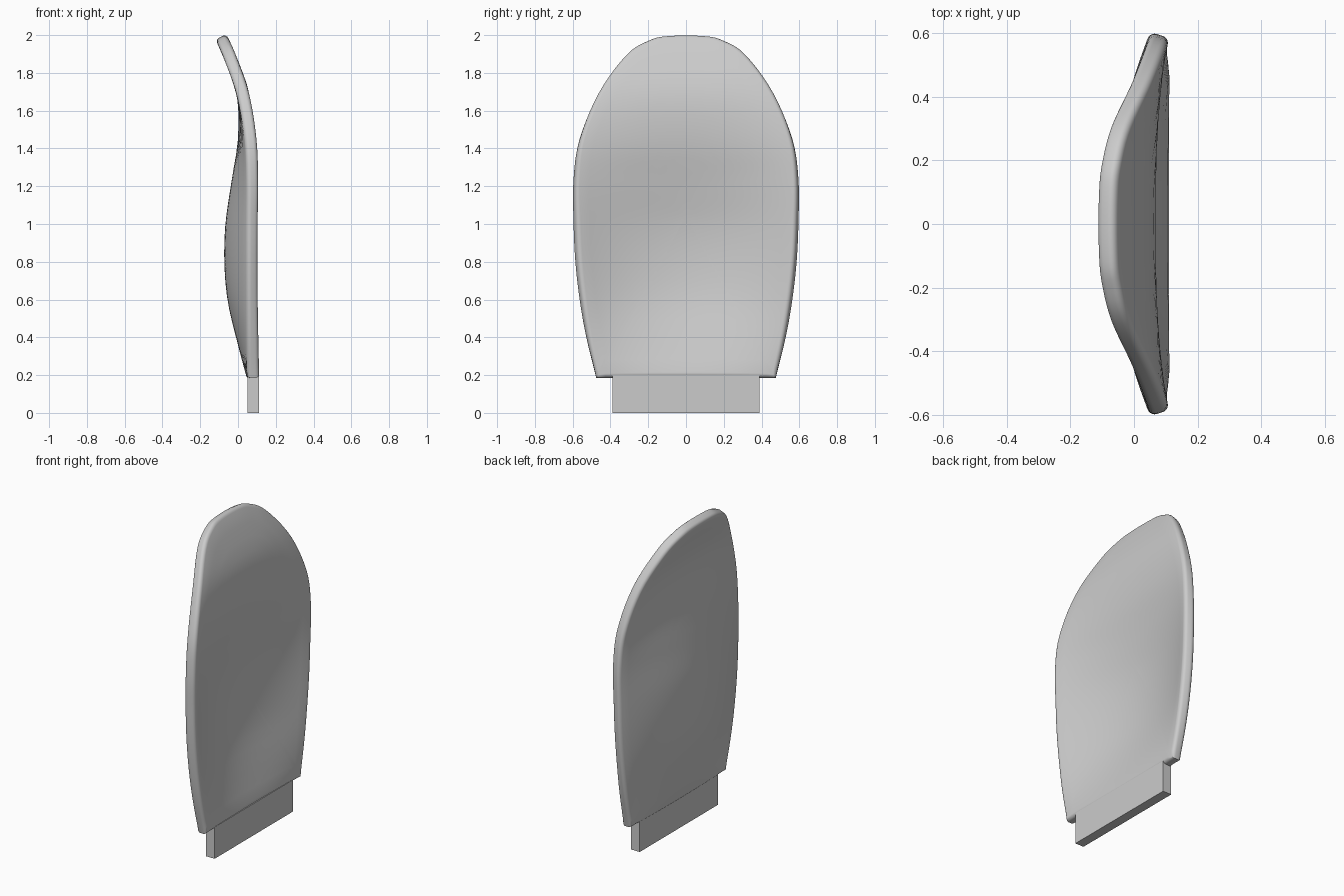
import bpy, bmesh, math
from mathutils import Vector

cube = bpy.data.objects.get("Cube")
if cube:
    bpy.data.objects.remove(cube, do_unlink=True)

grey = bpy.data.materials.new("plain_grey")
grey.use_nodes = True
colour = (0.6, 0.6, 0.6, 1)
grey.diffuse_color = colour
grey.node_tree.nodes["Principled BSDF"].inputs["Base Color"].default_value = colour

# Panel stations: height, half width, x of the rim, depth of the hollow
STATIONS = [
    (.185, .475, .08, 0), (.4, .525, .08, .057), (.6, .558, .08, .103),
    (.8, .58, .08, .12), (1, .59, .08, .114), (1.235, .592, .08, .08),
    (1.45, .562, .068, .036), (1.69, .462, .025, 0), (1.89, .315, -.045, 0),
    (1.965, .195, -.078, 0), (1.988, .09, -.09, 0),
]
HALF_THICK = .0325
ROUND = .022
CENTRE = Vector((0, 1.05))


def station_value(z, column):
    """Smooth value of a station column at height z."""
    rows = STATIONS
    last = len(rows) - 1

    def slope(i):
        a, b = rows[max(i - 1, 0)], rows[min(i + 1, last)]
        return (b[column] - a[column]) / (b[0] - a[0])

    if z <= rows[0][0]:
        return rows[0][column] + slope(0) * (z - rows[0][0])
    if z >= rows[last][0]:
        return rows[last][column] + slope(last) * (z - rows[last][0])
    i = max(k for k in range(last) if rows[k][0] <= z)
    step = rows[i + 1][0] - rows[i][0]
    t = (z - rows[i][0]) / step
    p, q = rows[i][column], rows[i + 1][column]
    ease = t * t * (3 - 2 * t)
    return (p + (q - p) * ease
            + step * slope(i) * t * (1 - t) ** 2
            - step * slope(i + 1) * t * t * (1 - t))


def mid_x(y, z):
    t = y / max(station_value(z, 1), .05)
    return station_value(z, 2) - station_value(z, 3) * (1 - t * t)


def shell_point(p, offset):
    """Point on the curved sheet, pushed out along its normal."""
    y, z = p
    e = .004
    dy = (mid_x(y + e, z) - mid_x(y - e, z)) / (2 * e)
    dz = (mid_x(y, z + e) - mid_x(y, z - e)) / (2 * e)
    return Vector((mid_x(y, z), y, z)) + Vector((1, -dy, -dz)).normalized() * offset


def panel_outline():
    """Closed loop in y and z: up one side, over the top, down, along the bottom."""
    side = [Vector((w, z)) for z, w, _, _ in STATIONS]
    pts = side + [Vector((-p.x, p.y)) for p in reversed(side)]
    pts = [2 * pts[0] - pts[1]] + pts + [2 * pts[-1] - pts[-2]]
    loop = []
    for a, b, c, d in zip(pts, pts[1:], pts[2:], pts[3:]):
        for k in range(5):
            t = k / 5
            loop.append((2 * b + (c - a) * t + (2 * a - 5 * b + 4 * c - d) * t ** 2
                         + (3 * b - a - 3 * c + d) * t ** 3) / 2)
    left, right = pts[-2], pts[1]
    loop += [left.lerp(right, k / 20) for k in range(20)]
    return loop


def finish(name, bm):
    bmesh.ops.recalc_face_normals(bm, faces=bm.faces)
    mesh = bpy.data.meshes.new(name)
    bm.to_mesh(mesh)
    bm.free()
    obj = bpy.data.objects.new(name, mesh)
    bpy.context.collection.objects.link(obj)
    mesh.materials.append(grey)
    return obj


def build_panel():
    outline = panel_outline()
    count = len(outline)
    inward = []
    for i in range(count):
        t = (outline[(i + 1) % count] - outline[i - 1]).normalized()
        inward.append(Vector((-t.y, t.x)))

    # Each ring: shrink towards the centre, inset from the outline, offset
    face = [(k / 12, ROUND, HALF_THICK) for k in range(1, 12)]
    arc = []
    for k in range(6):
        a = math.radians(90) * k / 5
        arc.append((1, ROUND * (1 - math.sin(a)),
                    HALF_THICK - ROUND * (1 - math.cos(a))))
    half = face + arc
    rings = half + [(s, inset, -off) for s, inset, off in reversed(half)]

    bm = bmesh.new()
    loops = []
    for scale, inset, off in rings:
        loop = []
        for p, n in zip(outline, inward):
            q = CENTRE + (p + n * inset - CENTRE) * scale
            loop.append(bm.verts.new(shell_point(q, off)))
        loops.append(loop)
    for a, b in zip(loops, loops[1:]):
        for i in range(count):
            j = (i + 1) % count
            bm.faces.new((a[i], a[j], b[j], b[i]))
    # Close the two broad faces at their middles
    for loop, off in ((loops[0], HALF_THICK), (loops[-1], -HALF_THICK)):
        pole = bm.verts.new(shell_point(CENTRE, off))
        for i in range(count):
            bm.faces.new((loop[i], loop[(i + 1) % count], pole))
    return finish("backrest_panel", bm)


def build_tab():
    bm = bmesh.new()
    bmesh.ops.create_cube(bm, size=1)
    for v in bm.verts:
        v.co = Vector((v.co.x * .06 + .08, v.co.y * .78, (v.co.z + .5) * .2))
    return finish("mounting_tab", bm)


panel = build_panel()
build_tab()

bpy.ops.object.select_all(action='DESELECT')
panel.select_set(True)
bpy.context.view_layer.objects.active = panel
bpy.ops.object.shade_smooth_by_angle(angle=math.radians(40))
